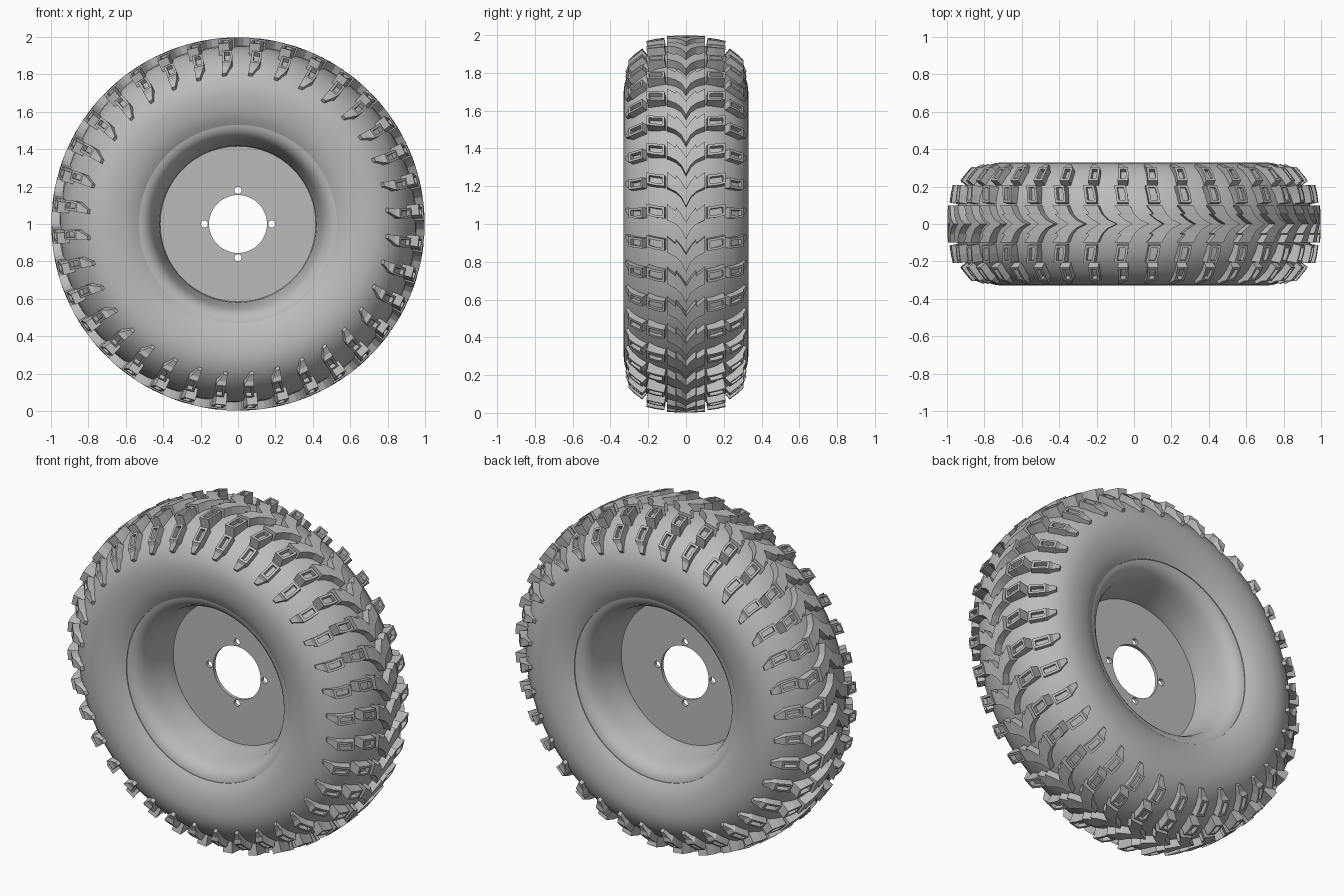
import bpy, bmesh
from math import sin, cos, pi, radians

cube = bpy.data.objects.get("Cube")
if cube:
    bpy.data.objects.remove(cube)

grey = bpy.data.materials.new("plain grey")
COLOUR = (0.5, 0.5, 0.5, 1)
grey.diffuse_color = COLOUR
grey.use_nodes = True
grey.node_tree.nodes["Principled BSDF"].inputs["Base Color"].default_value = COLOUR

COUNT = 36            # tread blocks around the tyre
PHASE = radians(6.3)  # clockwise offset of the first block from the top


def add_object(name, mesh):
    obj = bpy.data.objects.new(name, mesh)
    bpy.context.collection.objects.link(obj)
    obj.location.z = 1
    mesh.materials.clear()
    mesh.materials.append(grey)
    return obj


def finish(name, bm):
    bmesh.ops.recalc_face_normals(bm, faces=bm.faces)
    mesh = bpy.data.meshes.new(name)
    bm.to_mesh(mesh)
    bm.free()
    return add_object(name, mesh)


def smooth(obj, angle):
    bpy.ops.object.select_all(action='DESELECT')
    obj.select_set(True)
    bpy.context.view_layer.objects.active = obj
    bpy.ops.object.shade_smooth_by_angle(angle=radians(angle))


def revolve(name, loop, steps=108):
    """Spin a closed loop of (y, radius) points about the axle."""
    bm = bmesh.new()
    verts = [bm.verts.new((0, y, r)) for y, r in loop]
    edges = [bm.edges.new((verts[i - 1], verts[i])) for i in range(len(verts))]
    bmesh.ops.spin(bm, geom=verts + edges, cent=(0, 0, 0), axis=(0, 1, 0),
                   dvec=(0, 0, 0), angle=2 * pi, steps=steps)
    bmesh.ops.remove_doubles(bm, verts=bm.verts, dist=1e-4)
    obj = finish(name, bm)
    smooth(obj, 35)
    return obj


def mirrored(half):
    """Complete a half profile that ends on y = 0."""
    return half + [(-y, r) for y, r in reversed(half) if y > 0]


def tread(name, sections, y0, r0, tilt, mirror=True, pocket=0):
    """Loft one block from (p, s0, s1, h) sections, then repeat it round the tyre.
    p runs across the tread, s clockwise round it, h is the height."""
    bm = bmesh.new()

    def point(p, s, h):
        y = y0 + p * cos(tilt) + h * sin(tilt)
        r = r0 - p * sin(tilt) + h * cos(tilt)
        t = PHASE + s / r0
        return bm.verts.new((r * sin(t), y, r * cos(t)))

    rings = [[point(p, s0, -0.03), point(p, s0, h), point(p, s1, h), point(p, s1, -0.03)]
             for p, s0, s1, h in sections]
    tops = []
    for a, b in zip(rings, rings[1:]):
        for i in range(4):
            j = (i + 1) % 4
            face = bm.faces.new((a[i], a[j], b[j], b[i]))
            if i == 1:
                tops.append(face)
    bm.faces.new(rings[0])
    bm.faces.new(rings[-1][::-1])
    bmesh.ops.recalc_face_normals(bm, faces=bm.faces)
    # sunken pocket in the top of the block
    if pocket:
        bmesh.ops.inset_region(bm, faces=tops[:pocket], thickness=0.013, use_even_offset=True)
        result = bmesh.ops.extrude_face_region(bm, geom=tops[:pocket])
        bmesh.ops.delete(bm, geom=tops[:pocket], context='FACES_ONLY')
        down = (0, -0.025 * sin(tilt), -0.025 * cos(tilt))
        bmesh.ops.translate(bm, vec=down, verts=[
            v for v in result["geom"] if isinstance(v, bmesh.types.BMVert)])
    bmesh.ops.spin(bm, geom=bm.verts[:] + bm.edges[:] + bm.faces[:], cent=(0, 0, 0),
                   axis=(0, 1, 0), dvec=(0, 0, 0), angle=2 * pi * (COUNT - 1) / COUNT,
                   steps=COUNT - 1, use_duplicate=True)
    obj = finish(name, bm)
    if mirror:
        mod = obj.modifiers.new("other side", 'MIRROR')
        mod.use_axis = (False, True, False)
        mod.use_mirror_merge = False
    return obj


# Tyre carcass
revolve("tyre", mirrored([
    (0.285, 0.53), (0.303, 0.56), (0.318, 0.60), (0.327, 0.65), (0.33, 0.70),
    (0.326, 0.74), (0.314, 0.78), (0.29, 0.825), (0.25, 0.868), (0.2, 0.905),
    (0.15, 0.93), (0.08, 0.949), (0, 0.955)]))

# Rim barrel with flared lips, closed by an outer skin hidden in the tyre
inner = mirrored([(0.28, 0.53), (0.277, 0.515), (0.268, 0.495), (0.25, 0.475),
                  (0.22, 0.458), (0.17, 0.445), (0.06, 0.42), (0, 0.415)])
outer = [(-0.27, 0.535), (-0.2, 0.49), (0.2, 0.49), (0.27, 0.535)]
revolve("rim", inner + outer)

# Hub plate with axle hole and four bolt holes
curve = bpy.data.curves.new("hub_plate", 'CURVE')
curve.dimensions = '2D'
curve.fill_mode = 'BOTH'
curve.extrude = 0.01
circles = [(0, 0, 0.42, 72), (0, 0, 0.155, 48)]
circles += [(0.18 * cos(k * pi / 2), 0.18 * sin(k * pi / 2), 0.019, 16) for k in range(4)]
for cx, cy, radius, n in circles:
    spline = curve.splines.new('POLY')
    spline.points.add(n - 1)
    spline.use_cyclic_u = True
    for i, pt in enumerate(spline.points):
        a = 2 * pi * i / n
        pt.co = (cx + radius * cos(a), cy + radius * sin(a), 0, 1)
helper = bpy.data.objects.new("plate_outline", curve)
bpy.context.collection.objects.link(helper)
bpy.context.view_layer.update()
plate_mesh = bpy.data.meshes.new_from_object(
    helper.evaluated_get(bpy.context.evaluated_depsgraph_get()))
bpy.data.objects.remove(helper)
plate = add_object("hub_plate", plate_mesh)
plate.rotation_euler.x = pi / 2
smooth(plate, 30)

# Centre chevrons, pointing clockwise
arm = [(0.1, -0.04, 0.04, 0.04), (0.056, -0.005, 0.062, 0.042),
       (0.052, -0.022, 0.065, 0.042), (0.025, 0.01, 0.09, 0.043)]
chevron = [(-p, a, b, h) for p, a, b, h in arm] + [(0, 0.05, 0.14, 0.043)] + arm[::-1]
tread("centre_chevrons", chevron, 0, 0.955, 0, mirror=False)

# Blocks beside the chevrons
tread("middle_blocks", [(-0.048, -0.026, 0.032, 0.05), (0, -0.033, 0.027, 0.052),
                        (0.048, -0.043, 0.014, 0.05)],
      0.153, 0.929, radians(10), pocket=2)

# Shoulder blocks with a tapered tip running down the sidewall
tread("shoulder_blocks", [(-0.05, -0.026, 0.026, 0.036), (0, -0.026, 0.027, 0.038),
                          (0.045, -0.03, 0.024, 0.036), (0.06, -0.033, 0.012, 0.018),
                          (0.095, -0.036, -0.012, 0.0)],
      0.247, 0.87, radians(40), pocket=2)
